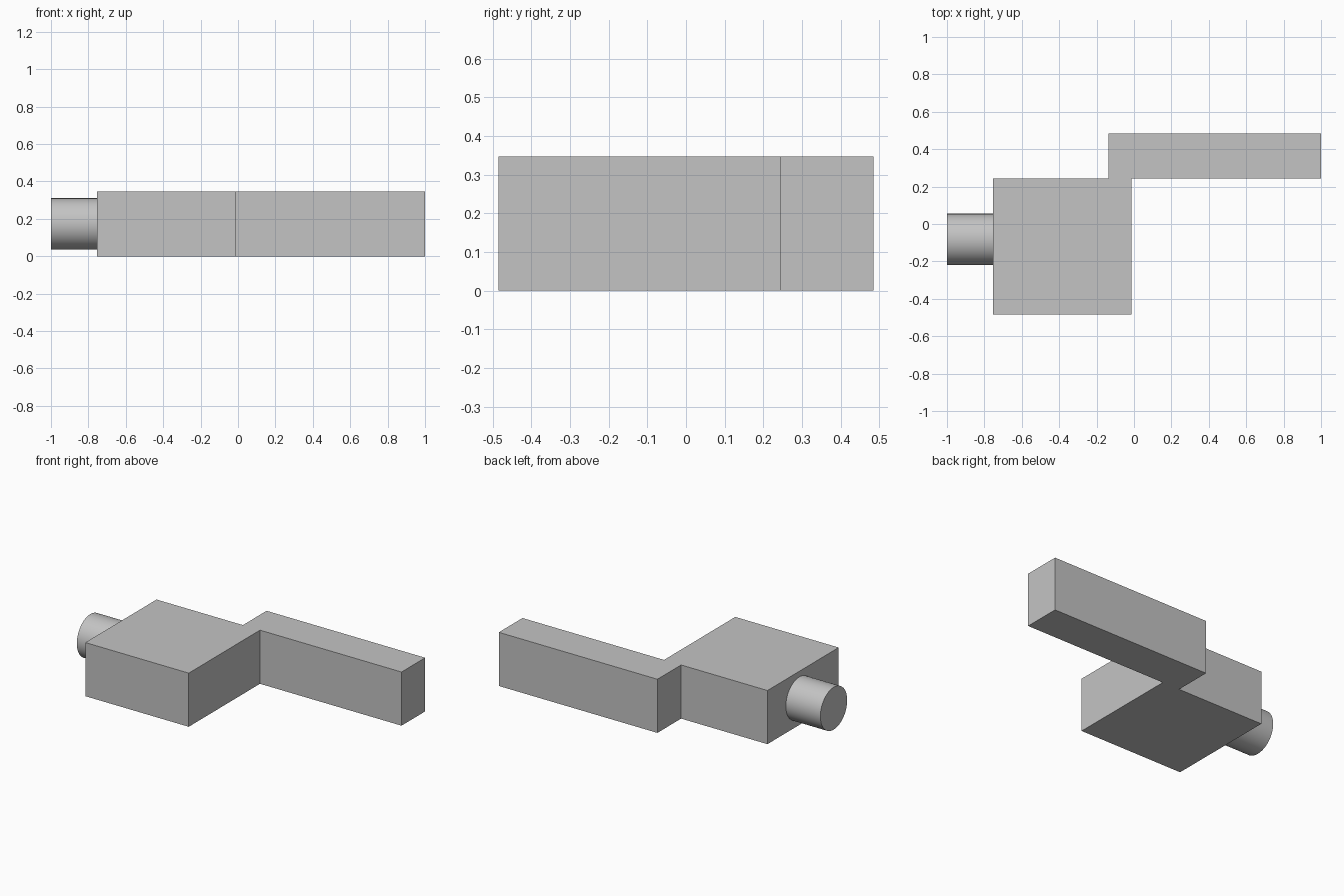
import bpy
import bmesh
from math import pi

cube = bpy.data.objects.get("Cube")
if cube:
    bpy.data.objects.remove(cube, do_unlink=True)

HEIGHT = 0.347

# Single grey finish
grey = bpy.data.materials.new("plain_grey")
grey.use_nodes = True
colour = (0.55, 0.55, 0.55, 1)
grey.diffuse_color = colour
grey.node_tree.nodes["Principled BSDF"].inputs["Base Color"].default_value = colour

# Block and offset arm: one stepped outline, extruded upward
outline = [(-0.753, -0.485), (-0.013, -0.485), (-0.013, 0.243), (1, 0.243),
           (1, 0.485), (-0.135, 0.485), (-0.135, 0.243), (-0.753, 0.243)]
bm = bmesh.new()
base = bm.faces.new([bm.verts.new((x, y, 0)) for x, y in outline])
top = bmesh.ops.extrude_face_region(bm, geom=[base])["geom"]
bmesh.ops.translate(bm, vec=(0, 0, HEIGHT),
                    verts=[v for v in top if isinstance(v, bmesh.types.BMVert)])
bmesh.ops.recalc_face_normals(bm, faces=bm.faces)
mesh = bpy.data.meshes.new("block_and_arm")
bm.to_mesh(mesh)
bm.free()
mesh.materials.append(grey)
body = bpy.data.objects.new("block_and_arm", mesh)
bpy.context.collection.objects.link(body)

# Round stub on the right end of the block
bpy.ops.mesh.primitive_cylinder_add(vertices=64, radius=0.137, depth=0.247,
                                    location=(-0.8765, -0.082, HEIGHT / 2),
                                    rotation=(0, pi / 2, 0))
stub = bpy.context.object
stub.name = "round_stub"
stub.data.materials.append(grey)
bpy.ops.object.shade_smooth_by_angle()
